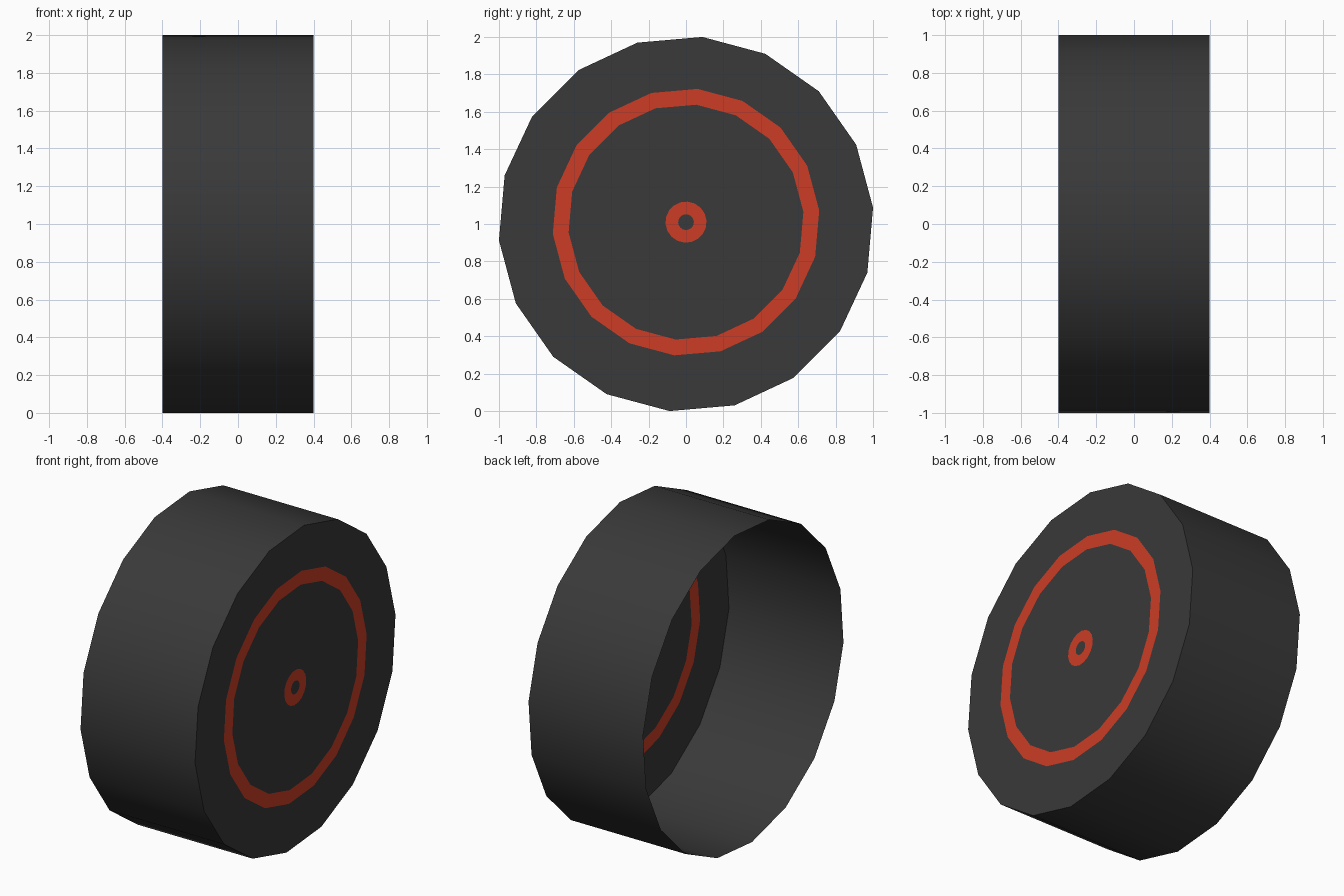
import bpy, bmesh, math

if "Cube" in bpy.data.objects:
    bpy.data.objects.remove(bpy.data.objects["Cube"])

SIDES = 18
START = math.radians(5)
RADIUS = 1 / math.cos(START)   # widest span is exactly 2 units
HALF_WIDTH = 0.4


def material(name, rgb):
    m = bpy.data.materials.new(name)
    m.diffuse_color = (*rgb, 1)
    m.use_nodes = True
    m.node_tree.nodes["Principled BSDF"].inputs["Base Color"].default_value = m.diffuse_color
    return m


grey = material("rubber grey", (0.041, 0.041, 0.041))
red = material("trim red", (0.60, 0.046, 0.018))


def ring(bm, x, radius, cz):
    pts = [START + 2 * math.pi * i / SIDES for i in range(SIDES)]
    return [bm.verts.new((x, radius * math.cos(a), cz + radius * math.sin(a))) for a in pts]


def bridge(bm, a, b, mat):
    for i in range(SIDES):
        j = (i + 1) % SIDES
        bm.faces.new((a[i], a[j], b[j], b[i])).material_index = mat


def finish(bm, name):
    me = bpy.data.meshes.new(name)
    bm.to_mesh(me)
    bm.free()
    me.materials.append(grey)
    me.materials.append(red)
    ob = bpy.data.objects.new(name, me)
    bpy.context.collection.objects.link(ob)
    return ob


# Tread: open smooth-shaded band
bm = bmesh.new()
bridge(bm, ring(bm, -HALF_WIDTH, RADIUS, 1), ring(bm, HALF_WIDTH, RADIUS, 1), 0)
tread = finish(bm, "wheel_tread")
tread.data.shade_smooth()

# Outer face: flat disc cut into grey and red bands
bm = bmesh.new()
outer = ring(bm, HALF_WIDTH, RADIUS, 1)
for radius, mat in ((0.715, 0), (0.63, 1), (0.11, 0), (0.042, 1)):
    inner = ring(bm, HALF_WIDTH, radius, 1.01)
    bridge(bm, inner, outer, mat)
    outer = inner
bm.faces.new(outer)
bmesh.ops.recalc_face_normals(bm, faces=bm.faces)
if sum(f.normal.x for f in bm.faces) < 0:
    bmesh.ops.reverse_faces(bm, faces=bm.faces)
finish(bm, "wheel_face")

# Tread normals point outward
bm = bmesh.new()
bm.from_mesh(tread.data)
bm.normal_update()
if sum(f.normal.y * f.calc_center_median().y for f in bm.faces) < 0:
    bmesh.ops.reverse_faces(bm, faces=bm.faces)
bm.to_mesh(tread.data)
bm.free()
